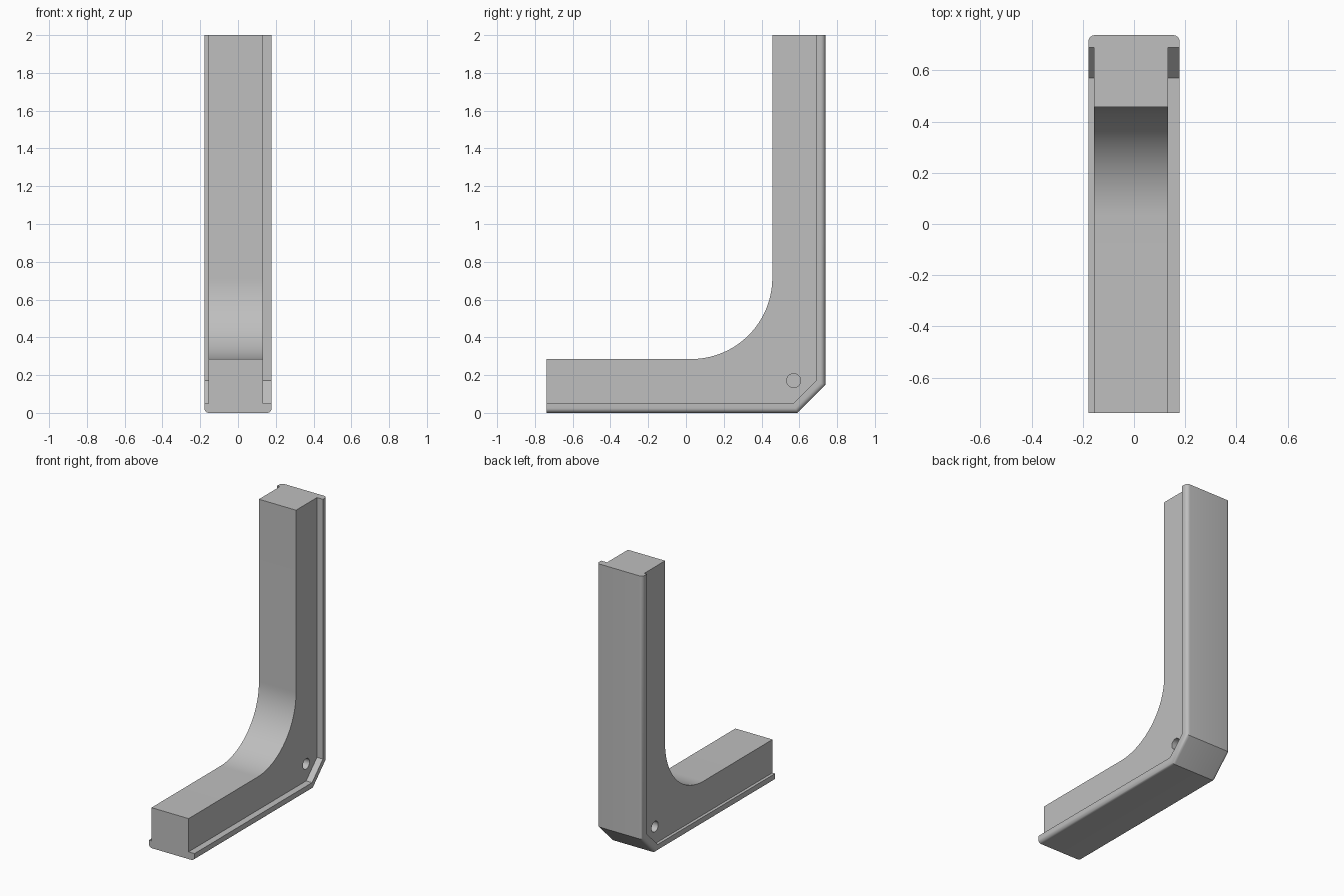
import bpy, bmesh, math
from mathutils import Matrix

cube = bpy.data.objects.get("Cube")
if cube:
    bpy.data.objects.remove(cube, do_unlink=True)

grey = bpy.data.materials.new("plain grey")
grey.use_nodes = True
COLOUR = (0.52, 0.52, 0.52, 1)
grey.diffuse_color = COLOUR
grey.node_tree.nodes["Principled BSDF"].inputs["Base Color"].default_value = COLOUR

HALF = 0.738                 # half the depth
BODY_X = (-0.157, 0.132)     # body sides
LIP_X = (-0.178, 0.178)      # lip sides


def make_object(name, bm):
    bmesh.ops.recalc_face_normals(bm, faces=bm.faces)
    mesh = bpy.data.meshes.new(name)
    bm.to_mesh(mesh)
    bm.free()
    mesh.materials.append(grey)
    obj = bpy.data.objects.new(name, mesh)
    bpy.context.collection.objects.link(obj)
    return obj


def extrude_profile(points, x_range):
    """Prism from a (y, z) outline, spanning x_range."""
    bm = bmesh.new()
    face = bm.faces.new([bm.verts.new((x_range[0], y, z)) for y, z in points])
    moved = bmesh.ops.extrude_face_region(bm, geom=[face])["geom"]
    bmesh.ops.translate(bm, vec=(x_range[1] - x_range[0], 0, 0),
                        verts=[v for v in moved if isinstance(v, bmesh.types.BMVert)])
    return bm


def apply_boolean(target, tool, operation):
    mod = target.modifiers.new(operation.lower(), 'BOOLEAN')
    mod.operation, mod.object, mod.solver = operation, tool, 'EXACT'
    bpy.context.view_layer.objects.active = target
    bpy.ops.object.modifier_apply(modifier=mod.name)
    bpy.data.objects.remove(tool, do_unlink=True)


# L-shaped body with a large inside fillet
R = 0.43
cy, cz = 0.457 - R, 0.285 + R
fillet = [(cy + R * math.sin(a), cz - R * math.cos(a))
          for a in (math.pi / 2 * i / 32 for i in range(33))]
body_outline = ([(-HALF, 0.285)] + fillet + [(0.457, 2), (0.71, 2), (0.71, 0.16),
                (0.58, 0.03), (-HALF, 0.03)])
bracket = make_object("corner_bracket", extrude_profile(body_outline, BODY_X))

# Wider lip along the outside of the corner, with rounded outer edges
outer = [(-HALF, 0), (0.59, 0), (HALF, 0.148), (HALF, 2)]
inner = [(0.69, 2), (0.69, 0.171), (0.57, 0.051), (-HALF, 0.051)]
bm = extrude_profile(outer + inner, LIP_X)


def is_outer(v):
    return any(abs(v.co.y - y) + abs(v.co.z - z) < 1e-4 for y, z in outer)


rims = [e for e in bm.edges if all(is_outer(v) for v in e.verts)
        and abs(e.verts[0].co.x - e.verts[1].co.x) < 1e-4]
bmesh.ops.bevel(bm, geom=rims, offset=0.025, segments=6, profile=0.5, affect='EDGES')
apply_boolean(bracket, make_object("outer_lip", bm), 'UNION')

# Blind screw hole in each side
for x in BODY_X:
    bm = bmesh.new()
    bmesh.ops.create_cone(bm, cap_ends=True, segments=32, radius1=0.037,
                          radius2=0.037, depth=0.12,
                          matrix=Matrix.Translation((x, 0.57, 0.171))
                          @ Matrix.Rotation(math.pi / 2, 4, 'Y'))
    apply_boolean(bracket, make_object("hole_cutter", bm), 'DIFFERENCE')

bpy.ops.object.select_all(action='DESELECT')
bracket.select_set(True)
bpy.context.view_layer.objects.active = bracket
bpy.ops.object.shade_smooth_by_angle(angle=math.radians(30))
